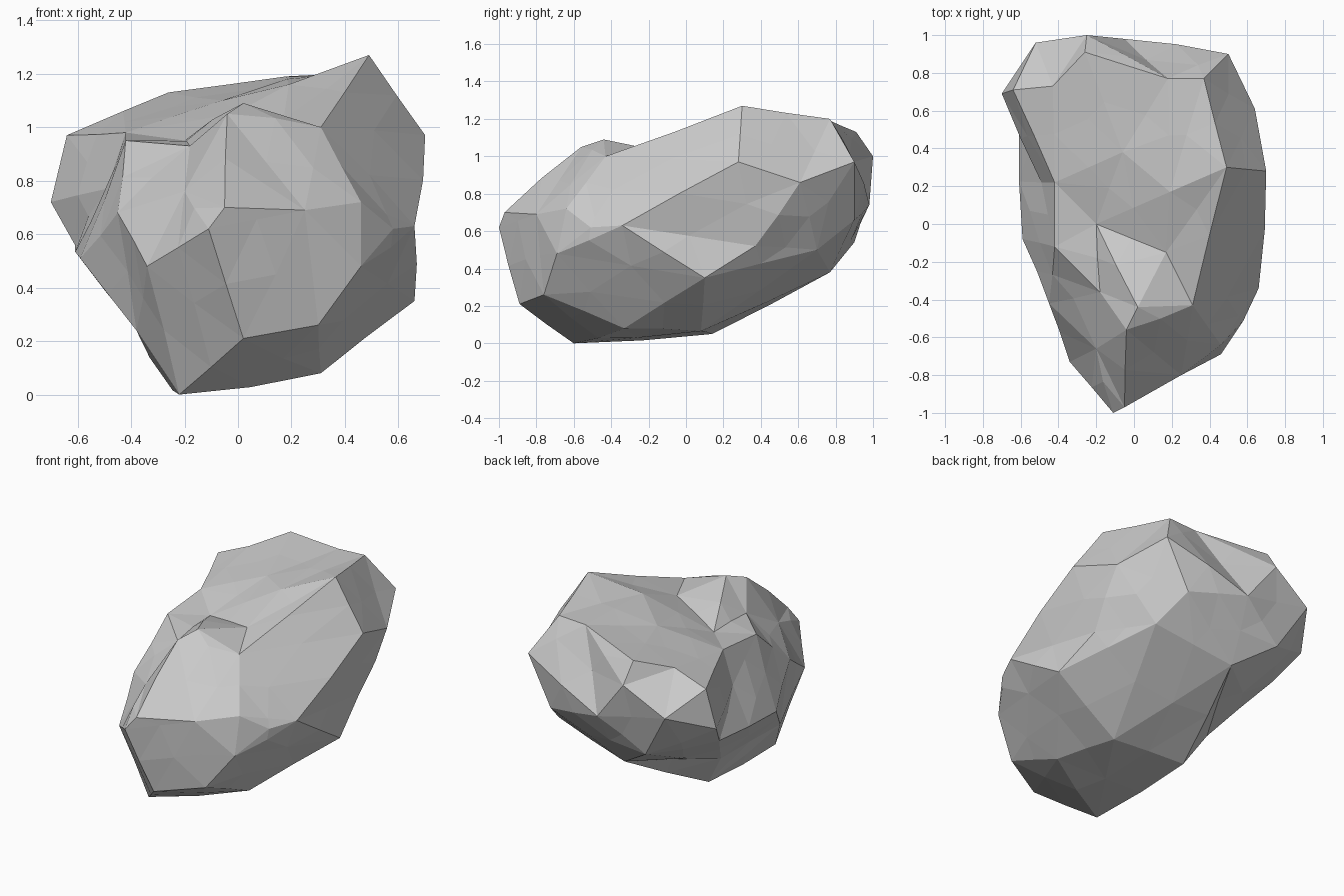
import bpy, bmesh, random
from mathutils import Vector

if "Cube" in bpy.data.objects:
    bpy.data.objects.remove(bpy.data.objects["Cube"])

random.seed(4)
CENTRE = Vector((0.0, 0.0, 0.6))

# Main corners of the boulder
corners = [
    # underside
    (-.22, -.60, 0), (.31, -.33, .08), (.22, .08, .065), (-.26, .14, .05),
    (-.38, -.42, .24), (-.39, .20, .26), (-.10, .77, .38),
    # front face
    (.02, -.89, .21), (.30, -.76, .26), (.46, -.69, .48), (.46, -.64, .72),
    (-.11, -1, .62), (-.05, -.97, .70), (.25, -.80, .69), (-.34, -.73, .48),
    # right side
    (.58, -.51, .62), (.66, -.34, .63), (.66, .10, .35), (.70, .28, .97),
    (.64, .61, .86), (.61, .37, .52), (.42, .70, .50),
    # back
    (.50, .90, .97), (.34, .90, .66), (-.25, 1, 1), (-.05, .98, .74),
    (-.52, .96, .84), (-.34, .90, .54),
    # left side
    (-.64, .71, .97), (-.70, .69, .72), (-.61, .53, .56), (-.59, -.08, .51),
    (-.49, .22, .77), (-.45, -.42, .68), (-.42, -.12, .95),
    # top
    (.49, .30, 1.27), (.37, .77, 1.20), (-.26, .91, 1.13), (.18, .77, 1.19),
    (.19, .17, 1.16), (.17, -.15, 1.03), (.31, -.43, 1.0), (.02, -.44, 1.09),
    (-.04, -.56, 1.05), (-.18, -.36, .93), (-.43, .73, 1.06),
    (-.20, .00, .95), (-.42, .22, .98), (-.06, .38, 1.10), (-.20, -.66, .76),
]


def on_sphere(p):
    d = Vector(p) - CENTRE
    d.y *= 0.7
    return d.normalized()


# Wrap the corners with facets on a sphere, then pull them to their true places
bm = bmesh.new()
true_place = {}
for p in corners:
    v = bm.verts.new(on_sphere(p))
    true_place[v] = Vector(p)
bmesh.ops.convex_hull(bm, input=list(bm.verts))
for v, p in true_place.items():
    v.co = p
bmesh.ops.recalc_face_normals(bm, faces=bm.faces)

# Turn the edges of harsh creases for better shaped facets
for _ in range(2):
    bmesh.ops.beautify_fill(bm, faces=bm.faces, edges=[
        e for e in bm.edges if e.calc_face_angle_signed(0) < -0.6])

# Split long edges into small chipped facets, leaving the corners in place
long_edges = [e for e in bm.edges if e.calc_length() > 0.36]
fixed = {tuple(round(c, 4) for c in v.co) for v in bm.verts}
bmesh.ops.subdivide_edges(bm, edges=long_edges, cuts=1)
bmesh.ops.triangulate(bm, faces=bm.faces)
bm.normal_update()
for v in bm.verts:
    if tuple(round(c, 4) for c in v.co) not in fixed:
        v.co += v.normal * random.uniform(-0.008, 0.014)
        v.co.z = max(v.co.z, 0.01)
bmesh.ops.recalc_face_normals(bm, faces=bm.faces)

mesh = bpy.data.meshes.new("boulder")
bm.to_mesh(mesh)
bm.free()
boulder = bpy.data.objects.new("boulder", mesh)
bpy.context.collection.objects.link(boulder)
